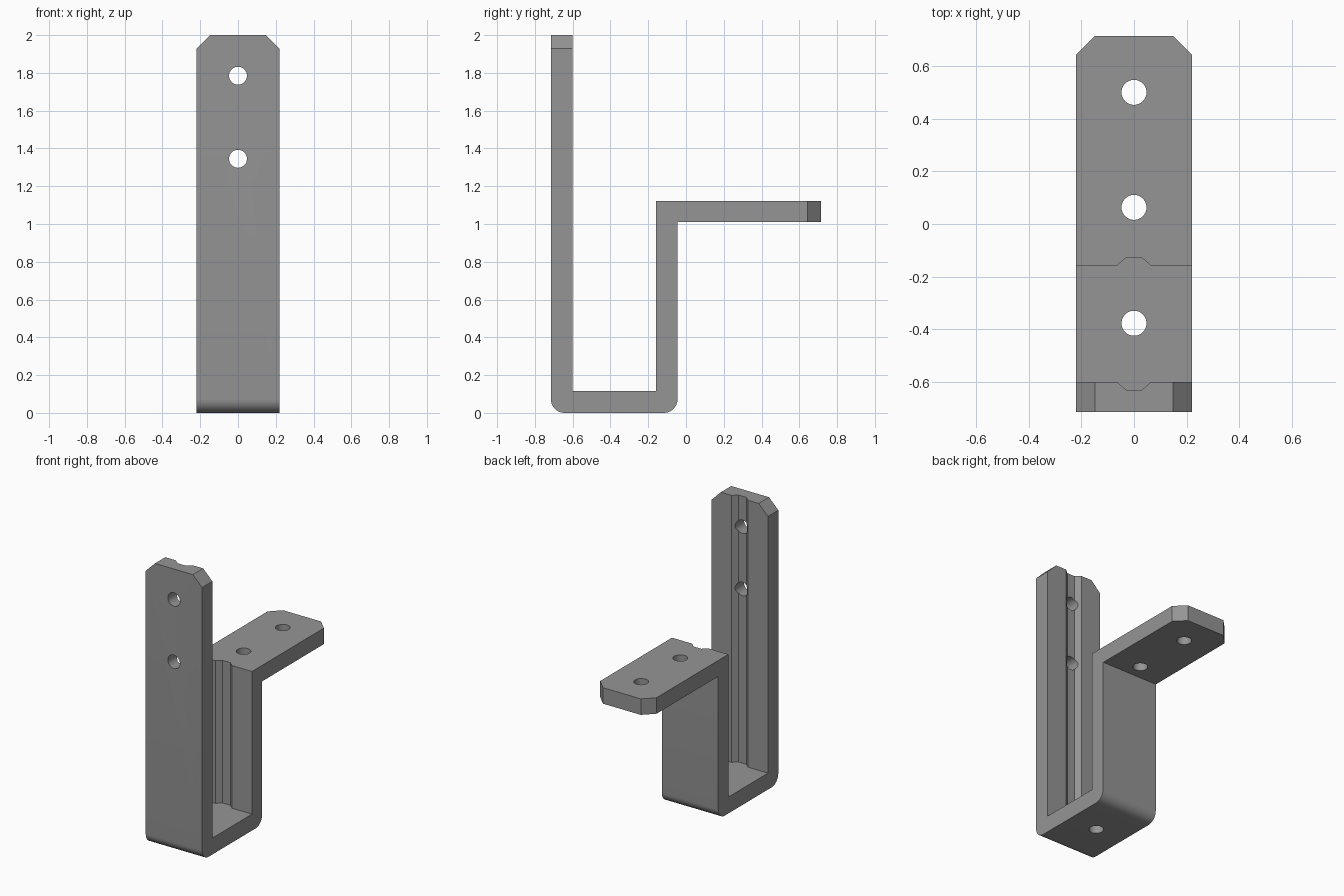
import bpy, bmesh, math
from mathutils import Matrix

if "Cube" in bpy.data.objects:
    bpy.data.objects.remove(bpy.data.objects["Cube"])

W = 0.22            # half width
R = 0.072           # bottom corner radius
C = 0.072           # end chamfer


def prism(name, pts, lift, depth):
    """Extrude a closed outline; lift maps 2D to 3D, depth is the extrusion vector."""
    bm = bmesh.new()
    face = bm.faces.new([bm.verts.new(lift(*p)) for p in pts])
    geo = bmesh.ops.extrude_face_region(bm, geom=[face])["geom"]
    bmesh.ops.translate(bm, vec=depth, verts=[v for v in geo if isinstance(v, bmesh.types.BMVert)])
    bmesh.ops.recalc_face_normals(bm, faces=bm.faces)
    return finish(bm, name)


def finish(bm, name):
    me = bpy.data.meshes.new(name)
    bm.to_mesh(me)
    bm.free()
    ob = bpy.data.objects.new(name, me)
    bpy.context.collection.objects.link(ob)
    return ob


def arc(cy, cz, a0, a1, n=10):
    return [(cy + R * math.cos(math.radians(a0 + (a1 - a0) * i / n)),
             cz + R * math.sin(math.radians(a0 + (a1 - a0) * i / n))) for i in range(n + 1)]


# Bent strap: side profile extruded across the width
Y0, Y1, Y2, Y3, Y4 = -0.715, -0.6, -0.158, -0.045, 0.715
profile = ([(Y0, 2.0)] + arc(Y0 + R, R, 180, 270) + arc(Y3 - R, R, 270, 360)
           + [(Y3, 1.01), (Y4, 1.01), (Y4, 1.123), (Y2, 1.123),
              (Y2, 0.116), (Y1, 0.116), (Y1, 2.0)])
bracket = prism("bracket", profile, lambda y, z: (-W, y, z), (2 * W, 0, 0))

cutters = []

# Chamfered corners on the upright and the shelf
for s in (-1, 1):
    cutters.append(prism("upright_corner_cutter",
                         [(s * (W - 2 * C), 2 + C), (s * (W + C), 2 + C), (s * (W + C), 2 - 2 * C)],
                         lambda x, z: (x, -0.8, z), (0, 0.3, 0)))
    cutters.append(prism("shelf_corner_cutter",
                         [(s * (W - 2 * C), Y4 + C), (s * (W + C), Y4 + C), (s * (W + C), Y4 - 2 * C)],
                         lambda x, y: (x, y, 0.95), (0, 0, 0.25)))

# Shallow tapered grooves on the two facing walls
for y, d, top in ((Y1, -1, 2.1), (Y2, 1, 1.2)):
    cutters.append(prism("groove_cutter",
                         [(-0.1, y - d * 0.03), (-0.065, y), (-0.03, y + d * 0.03),
                          (0.03, y + d * 0.03), (0.065, y), (0.1, y - d * 0.03)],
                         lambda x, yy: (x, yy, 0.116), (0, 0, top - 0.116)))


# Round screw holes
def hole(loc, rot):
    bm = bmesh.new()
    bmesh.ops.create_cone(bm, cap_ends=True, segments=32, radius1=0.0475, radius2=0.0475, depth=0.3,
                          matrix=Matrix.Translation(loc) @ Matrix.Rotation(rot, 4, 'X'))
    cutters.append(finish(bm, "hole_cutter"))


for z in (1.785, 1.345):
    hole((0, -0.66, z), math.pi / 2)
for y, z in ((0.5, 1.07), (0.063, 1.07), (-0.377, 0.06)):
    hole((0, y, z), 0)

# Cut everything, then remove the helpers
bpy.context.view_layer.objects.active = bracket
bracket.select_set(True)
for cut in cutters:
    mod = bracket.modifiers.new("cut", 'BOOLEAN')
    mod.operation, mod.solver, mod.object = 'DIFFERENCE', 'EXACT', cut
    bpy.ops.object.modifier_apply(modifier=mod.name)
for cut in cutters:
    bpy.data.objects.remove(cut)

grey = bpy.data.materials.new("grey metal")
grey.diffuse_color = (0.3, 0.3, 0.3, 1)
grey.use_nodes = True
grey.node_tree.nodes["Principled BSDF"].inputs["Base Color"].default_value = grey.diffuse_color
bracket.data.materials.clear()
bracket.data.materials.append(grey)
for p in bracket.data.polygons:
    p.material_index = 0
bpy.ops.object.shade_smooth_by_angle(angle=math.radians(30))
